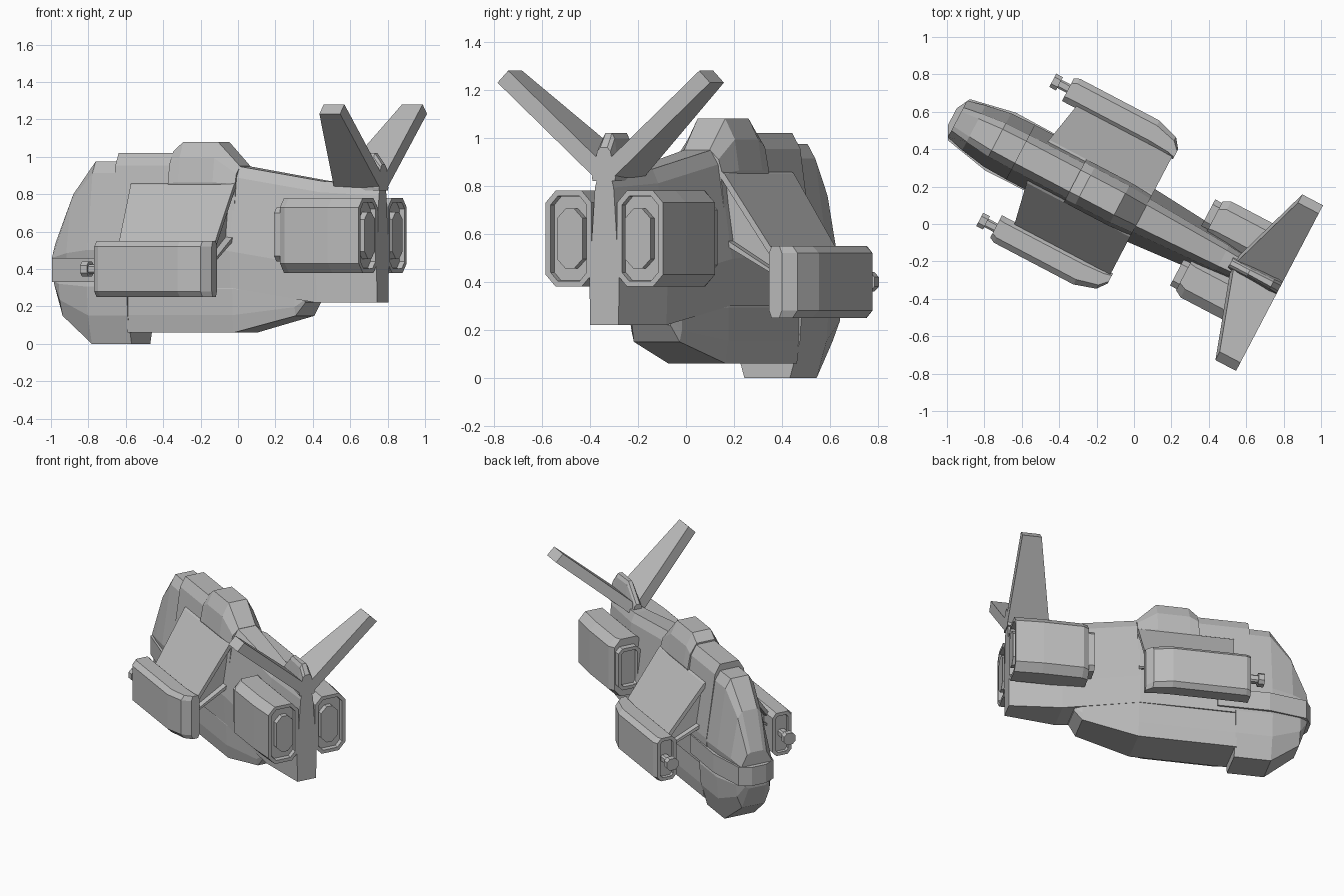
import bpy
import bmesh
import math
from mathutils import Matrix

default_cube = bpy.data.objects.get("Cube")
if default_cube:
    bpy.data.objects.remove(default_cube)

grey = bpy.data.materials.new("hull_grey")
grey.use_nodes = True
grey.diffuse_color = (.5, .5, .5, 1)
grey.node_tree.nodes["Principled BSDF"].inputs["Base Color"].default_value = grey.diffuse_color

# Ship frame: x runs from nose to tail, y sideways; the whole craft is turned about z
heading = Matrix.Rotation(math.radians(-27.7), 4, 'Z')
placement = Matrix.Translation((.03, .05, 0)) @ heading


def loft(name, rings, mirrored=False, front_recess=0, rear_recess=0):
    """Skin closed rings of points, cap both ends and sink the caps if asked."""
    bm = bmesh.new()
    loops = [[bm.verts.new(point) for point in ring] for ring in rings]
    for near, far in zip(loops, loops[1:]):
        for i in range(len(near)):
            bm.faces.new((near[i - 1], near[i], far[i], far[i - 1]))
    front_cap = bm.faces.new(loops[0])
    rear_cap = bm.faces.new(loops[-1])
    bmesh.ops.recalc_face_normals(bm, faces=bm.faces[:])
    for cap, depth in ((front_cap, front_recess), (rear_cap, rear_recess)):
        if depth:
            bmesh.ops.inset_individual(bm, faces=[cap], thickness=.025)
            bmesh.ops.inset_individual(bm, faces=[cap], thickness=.002, depth=-depth)
    mesh = bpy.data.meshes.new(name)
    bm.to_mesh(mesh)
    bm.free()
    mesh.materials.append(grey)
    part = bpy.data.objects.new(name, mesh)
    bpy.context.collection.objects.link(part)
    part.matrix_world = placement
    if mirrored:
        mirror = part.modifiers.new("both_sides", 'MIRROR')
        mirror.use_axis = (False, True, False)


def body(name, stations, crown=.4, shoulder=(.38, .13), waist=.1):
    """Symmetric body along the ship; each station gives x, crest height, base height, half width."""
    rings = []
    for x, crest, base, wide in stations:
        narrow = wide * crown
        middle = base + waist * (crest - base)
        half = [(narrow, crest),
                (narrow + shoulder[0] * (wide - narrow), crest + shoulder[1] * (middle - crest)),
                (wide, middle),
                (wide * .95, base)]
        outline = half + [(-y, z) for y, z in reversed(half)]
        rings.append([(x, y, z) for y, z in outline])
    loft(name, rings)


def pod(name, centre, half_width, half_height, cut, stations, **recess):
    """Pair of chamfered boxes; each station gives x and a width factor, narrowing inwards."""
    rings = []
    for x, factor in stations:
        wide = half_width * factor
        y = centre[0] - half_width + wide
        trim = cut * factor
        quarter = [(wide, half_height - cut), (wide - trim, half_height)]
        upper = quarter + [(-a, b) for a, b in reversed(quarter)]
        outline = upper + [(-a, -b) for a, b in upper]
        rings.append([(x, y + a, centre[1] + b) for a, b in outline])
    loft(name, rings, mirrored=True, **recess)


# Main hull, tapering to the tail post
floor, tail_floor = .3, .22
body("hull", [
    (-.72, 1.02, floor, .165),
    (-.36, 1.02, floor, .165),
    (0, .95, floor, .16),
    (.5, .87, tail_floor, .12),
    (.84, .85, tail_floor, .07)], waist=.3)

# Raised hump on the spine
hump_base, hump_top = .84, 1.08
body("spine_hump", [
    (-.39, 1.03, hump_base, .13),
    (-.33, hump_top, hump_base, .13),
    (-.12, hump_top, hump_base, .13),
    (.01, .95, hump_base, .12)], crown=.5, shoulder=(.7, .4))

# Cockpit canopy
sill = .45
body("canopy", [
    (-1.1, .55, sill, .11),
    (-1, .8, sill, .135),
    (-.86, .975, sill, .16),
    (-.71, .975, sill, .165)])

# Band around the nose
side = [(-1.13, .05), (-1.09, .125), (-.84, .175), (-.5, .17)]
plan = side + [(x, -y) for x, y in reversed(side)]
loft("nose_band", [[(x, y, z) for x, y in plan] for z in (.33, .46)])

# Chin and belly hang below the hull, so their crest is the underside
chin_line = .34
body("chin", [
    (-1.1, .3, chin_line, .09),
    (-1.05, .15, chin_line, .125),
    (-.86, 0, chin_line, .165),
    (-.62, 0, chin_line, .165)], crown=.65, shoulder=(.8, .5))
body("belly", [
    (-.63, .06, .32, .15),
    (.01, .06, .32, .15),
    (.37, .15, .28, .12),
    (.42, .22, .26, .1)], crown=.9, shoulder=(.9, .4))

# Drooped wings with recessed end frames and a swept front edge
wing_section = [(.1, .87), (.13, .85), (.38, .5), (.38, .42), (.12, .56)]
loft("wing", [[(x + sweep * y, y, z) for y, z in wing_section]
              for x, sweep in ((-.64, .2), (.01, 0))],
     mirrored=True, front_recess=.04, rear_recess=.04)

# Weapon pods at the wing tips, each with a short gun
pod("wing_pod", (.42, .4), .075, .15, .03,
    [(-.65, .9), (-.62, 1), (-.14, 1), (-.02, .75), (.02, .4)], front_recess=.02)
gun_axis = (.42, .4)
pod("gun_barrel", gun_axis, .025, .025, .01, [(-.72, 1), (-.6, 1)])
pod("gun_muzzle", gun_axis, .04, .04, .02, [(-.745, 1), (-.705, 1)])

# Tail engines with intakes and nozzles
pod("engine", (.175, .58), .115, .2, .05,
    [(.36, .9), (.4, 1), (.66, 1), (.84, .94)], rear_recess=.03)
pod("engine_intake", (.18, .585), .08, .145, .03, [(.32, 1), (.38, 1)], front_recess=.03)
pod("engine_nozzle", (.16, .58), .06, .125, .04, [(.79, 1), (.845, 1)])

# V tail: swept slabs from the tail post to the tips
tail_end, skin = .845, .025
loft("tail_fin", [
    [(x, y + side * skin, z - side * skin)
     for x, side in ((front, -1), (tail_end, -1), (tail_end, 1), (front, 1))]
    for front, y, z in ((.57, .02, .86), (.72, .475, 1.255))], mirrored=True)

# Small upright fin between them
fin_base, fin_top = .82, 1.02
body("upright_fin", [
    (.55, .9, fin_base, .04),
    (.66, fin_top, fin_base, .04),
    (.8, fin_top, fin_base, .05),
    (tail_end, .96, fin_base, .055)], crown=.3)
